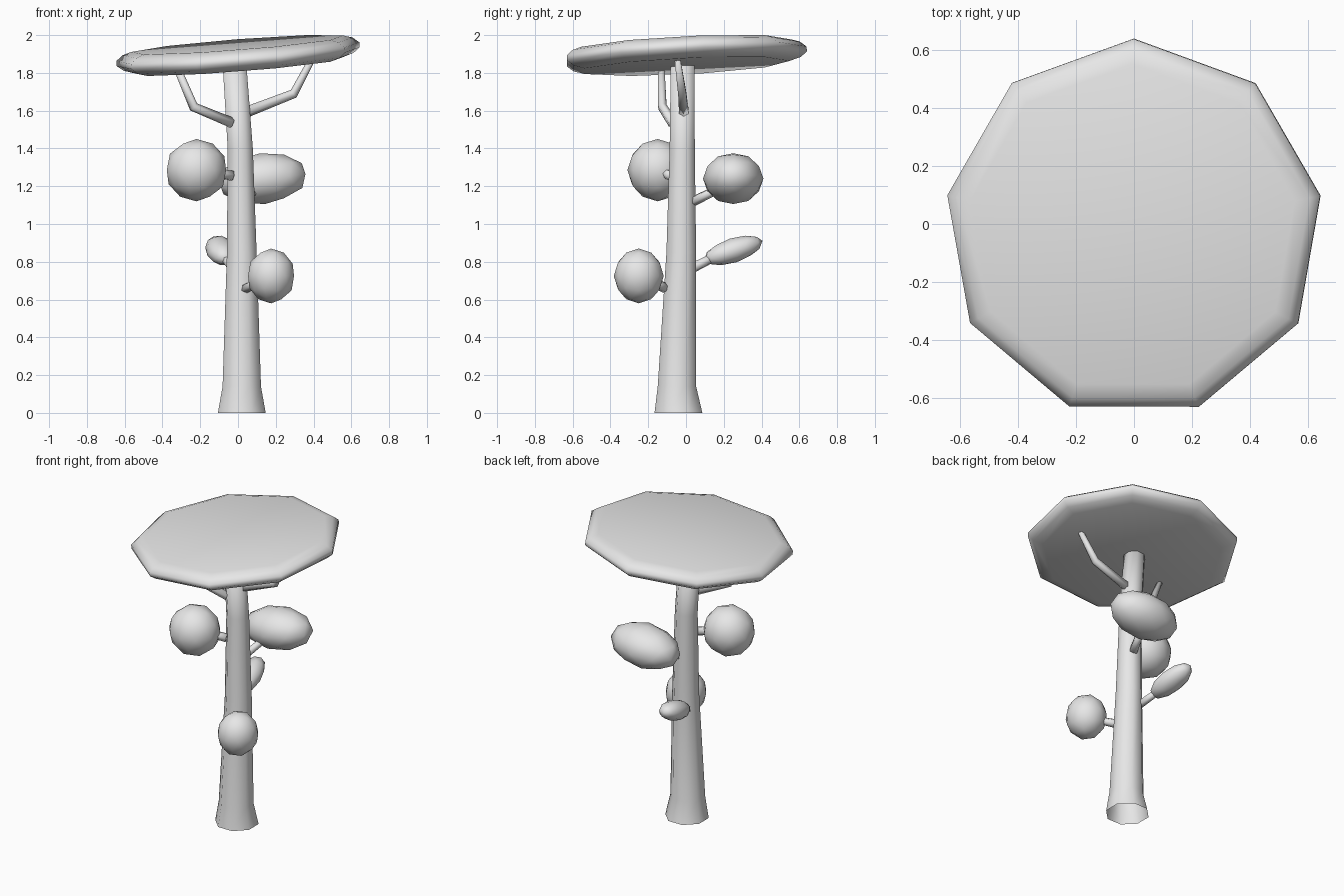
import bpy, bmesh
from math import cos, sin, pi, radians
from mathutils import Vector, Matrix, Euler

cube = bpy.data.objects.get("Cube")
if cube:
    bpy.data.objects.remove(cube, do_unlink=True)

GREY = (0.8, 0.8, 0.8, 1.0)
grey = bpy.data.materials.new("light grey")
grey.use_nodes = True
grey.diffuse_color = GREY
grey.node_tree.nodes["Principled BSDF"].inputs["Base Color"].default_value = GREY
UP = Vector((0, 0, 1))


def finish(name, bm):
    """Turn a bmesh into a smooth shaded object."""
    bmesh.ops.recalc_face_normals(bm, faces=bm.faces)
    for f in bm.faces:
        f.smooth = True
    mesh = bpy.data.meshes.new(name)
    bm.to_mesh(mesh)
    bm.free()
    mesh.materials.append(grey)
    obj = bpy.data.objects.new(name, mesh)
    bpy.context.collection.objects.link(obj)
    return obj


def loft(name, rings, sides, axis=None, start=0.0, cap_start=True, cap_end=True):
    """Skin rings (centre, radius), square to the axis or else to the path."""
    bm = bmesh.new()
    loops = []
    last = len(rings) - 1
    for i, (centre, radius) in enumerate(rings):
        tangent = axis or Vector(rings[min(i + 1, last)][0]) - Vector(rings[max(i - 1, 0)][0])
        turn = UP.rotation_difference(tangent)
        loop = []
        for k in range(sides):
            a = start + 2 * pi * k / sides
            spoke = Vector((cos(a), sin(a), 0)) * radius
            loop.append(bm.verts.new(Vector(centre) + turn @ spoke))
        loops.append(loop)
    for a, b in zip(loops, loops[1:]):
        for k in range(sides):
            n = (k + 1) % sides
            bm.faces.new((a[k], a[n], b[n], b[k]))
    if cap_start:
        bm.faces.new(loops[0][::-1])
    if cap_end:
        bm.faces.new(loops[-1])
    return finish(name, bm)


def foliage(name, centre, radii, turn=(0, 0, 0)):
    """Low-poly leaf clump stretched along its own axes."""
    bm = bmesh.new()
    rot = Euler([radians(t) for t in turn]).to_matrix().to_4x4()
    place = Matrix.Translation(centre) @ rot @ Matrix.Diagonal((*radii, 1))
    bmesh.ops.create_icosphere(bm, subdivisions=2, radius=1, matrix=place)
    return finish(name, bm)


# Trunk: flared foot, slight lean, open at the bottom
trunk = [((0.02, -0.04, 0.0), 0.137), ((0.02, -0.048, 0.14), 0.11),
         ((0.02, -0.025, 0.85), 0.085), ((0.012, -0.02, 1.4), 0.072),
         ((-0.018, -0.018, 1.84), 0.068)]
loft("trunk", trunk, 8, axis=UP, start=pi / 8, cap_start=False)

# Canopy: tilted nine-sided disc with a rounded rim
normal = Vector((-0.078, -0.05, 1)).normalized()
middle = Vector((0, -0.015, 1.895))
rim = [(-0.06, 0.56), (-0.042, 0.62), (-0.015, 0.655),
       (0.012, 0.655), (0.04, 0.62), (0.055, 0.57)]
loft("canopy", [(middle + normal * h, r) for h, r in rim], 9, axis=normal, start=pi / 2)

# Bent branches holding the canopy
loft("right_branch", [((-0.03, -0.07, 1.535), 0.028), ((-0.235, -0.125, 1.62), 0.026),
                      ((-0.315, -0.13, 1.81), 0.02)], 6)
loft("left_branch", [((0.0, -0.01, 1.575), 0.03), ((0.295, -0.02, 1.69), 0.025),
                     ((0.39, -0.045, 1.87), 0.018)], 6)

# Leaf clumps
foliage("upper_front_clump", (-0.22, -0.15, 1.285), (0.165, 0.16, 0.165))
foliage("upper_back_clump", (0.13, 0.25, 1.24), (0.24, 0.16, 0.135), (0, -6, 0))
foliage("lower_back_clump", (-0.09, 0.25, 0.86), (0.08, 0.165, 0.065), (18, 0, 10))
foliage("lower_front_clump", (0.175, -0.25, 0.725), (0.128, 0.132, 0.145))

# Short twigs joining the clumps to the trunk
twigs = {
    "upper_front_twig": ((-0.03, -0.08, 1.255), (-0.16, -0.13, 1.28)),
    "upper_back_twig": ((0.03, 0.02, 1.11), (0.09, 0.18, 1.19)),
    "lower_back_twig": ((-0.02, 0.02, 0.76), (-0.08, 0.17, 0.835)),
    "lower_front_twig": ((0.035, -0.095, 0.655), (0.13, -0.2, 0.7)),
}
for name, (a, b) in twigs.items():
    loft(name, [(a, 0.028), (b, 0.024)], 6)
